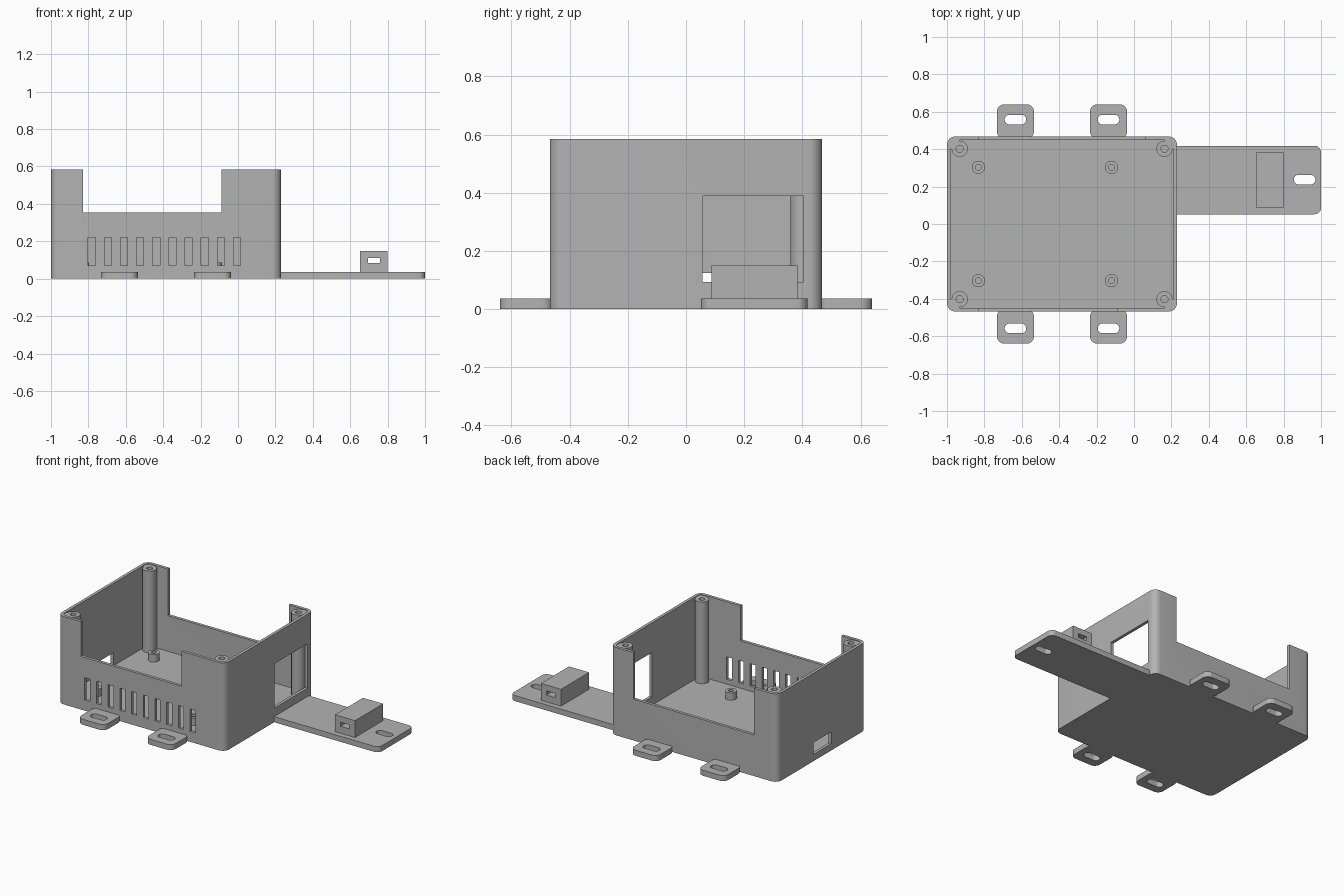
import bpy, bmesh, math

if "Cube" in bpy.data.objects:
    bpy.data.objects.remove(bpy.data.objects["Cube"])

grey = bpy.data.materials.new("grey plastic")
grey.diffuse_color = (0.45, 0.45, 0.45, 1)
grey.use_nodes = True
grey.node_tree.nodes["Principled BSDF"].inputs["Base Color"].default_value = grey.diffuse_color


def prism(name, pts, z0, z1):
    """Extrude a flat outline from z0 to z1."""
    bm = bmesh.new()
    face = bm.faces.new([bm.verts.new((x, y, z0)) for x, y in pts])
    ext = bmesh.ops.extrude_face_region(bm, geom=[face])["geom"]
    bmesh.ops.translate(bm, vec=(0, 0, z1 - z0),
                        verts=[v for v in ext if isinstance(v, bmesh.types.BMVert)])
    bmesh.ops.recalc_face_normals(bm, faces=bm.faces)
    me = bpy.data.meshes.new(name)
    bm.to_mesh(me)
    bm.free()
    me.materials.append(grey)
    ob = bpy.data.objects.new(name, me)
    bpy.context.collection.objects.link(ob)
    return ob


def rounded(x0, x1, y0, y1, r, n=8):
    """Outline of a rectangle with round corners."""
    pts = []
    for k, (cx, cy) in enumerate([(x1 - r, y1 - r), (x0 + r, y1 - r),
                                  (x0 + r, y0 + r), (x1 - r, y0 + r)]):
        for i in range(n + 1):
            a = math.pi / 2 * (k + i / n)
            pts.append((cx + r * math.cos(a), cy + r * math.sin(a)))
    return pts


def circle(cx, cy, r, n=32):
    return [(cx + r * math.cos(2 * math.pi * i / n),
             cy + r * math.sin(2 * math.pi * i / n)) for i in range(n)]


def block(name, x0, x1, y0, y1, z0, z1):
    return prism(name, [(x0, y0), (x1, y0), (x1, y1), (x0, y1)], z0, z1)


def boolean(ob, others, op="DIFFERENCE"):
    """Combine helpers with a part, then remove the helpers."""
    for other in others:
        mod = ob.modifiers.new("bool", "BOOLEAN")
        mod.operation, mod.solver, mod.object = op, "EXACT", other
    bpy.context.view_layer.update()
    dg = bpy.context.evaluated_depsgraph_get()
    me = bpy.data.meshes.new_from_object(ob.evaluated_get(dg))
    ob.modifiers.clear()
    ob.data = me
    for other in others:
        bpy.data.objects.remove(other)


def slot(cx, cy, w=0.115, h=0.052):
    return prism("cutter", rounded(cx - w / 2, cx + w / 2, cy - h / 2, cy + h / 2,
                                   h / 2 - 0.0005), -0.1, 0.06)


X0, X1, Y, H = -1.0, 0.23, 0.468, 0.585
T, FLOOR = 0.02, 0.037

# Open case: outer shell with cavity, wall cutouts and openings
case = prism("case", rounded(X0, X1, -Y, Y, 0.045), 0, H)
boolean(case, [prism("cutter", rounded(X0 + T, X1 - T, -Y + T, Y - T, 0.025), FLOOR, 1)])
cuts = [
    block("cutter", -0.83, -0.087, -0.6, -0.43, 0.353, 1),      # front cutout
    block("cutter", -0.83, 0.06, 0.43, 0.6, 0.275, 1),          # back cutout
    block("cutter", 0.15, 0.4, 0.057, 0.404, 0.093, 0.388),     # right window
    block("cutter", -1.1, -0.95, -0.1, 0.088, 0.045, 0.124),    # left port
]
for i in range(10):                                             # front vents
    cx = -0.782 + 0.0863 * i
    cuts.append(block("cutter", cx - 0.019, cx + 0.019, -0.6, -0.42, 0.07, 0.219))
boolean(case, cuts)

# Corner screw posts, joined to the wall corner by a small web
for x, sx in ((-0.932, -1), (0.163, 1)):
    for sy in (-1, 1):
        y = 0.402 * sy
        post = prism("corner_post", circle(x, y, 0.043), FLOOR - 0.01, H - 0.004)
        xs = sorted((x, x + sx * 0.052))
        ys = sorted((y, y + sy * 0.052))
        web = block("web", xs[0], xs[1], ys[0], ys[1], H - 0.06, H - 0.004)
        boolean(post, [web], "UNION")
        boolean(post, [prism("cutter", circle(x, y, 0.019, 20), 0.2, 1)])

# Board standoffs
for x in (-0.832, -0.12):
    for y in (-0.303, 0.303):
        off = prism("standoff", circle(x, y, 0.035), FLOOR - 0.01, 0.086)
        boolean(off, [prism("cutter", circle(x, y, 0.016, 20), 0.04, 1)])

# Slotted mounting tabs on front and back
for cx in (-0.634, -0.136):
    for sy in (-1, 1):
        ys = sorted((sy * 0.455, sy * 0.64))
        tab = prism("mounting_tab", rounded(cx - 0.099, cx + 0.099, ys[0], ys[1], 0.04), 0, FLOOR)
        boolean(tab, [slot(cx, sy * 0.558)])

# Side arm with slot and cable block
arm = prism("side_arm", rounded(0.15, 1.0, 0.052, 0.418, 0.035), 0, FLOOR)
boolean(arm, [slot(0.912, 0.237)])
clamp = block("cable_block", 0.652, 0.8, 0.088, 0.383, FLOOR - 0.005, 0.149)
boolean(clamp, [block("cutter", 0.694, 0.759, 0, 0.5, 0.083, 0.11)])

# Smooth the round corners, keep hard edges
for ob in bpy.context.scene.objects:
    ob.select_set(True)
    bpy.context.view_layer.objects.active = ob
bpy.ops.object.shade_smooth_by_angle(angle=math.radians(30))
